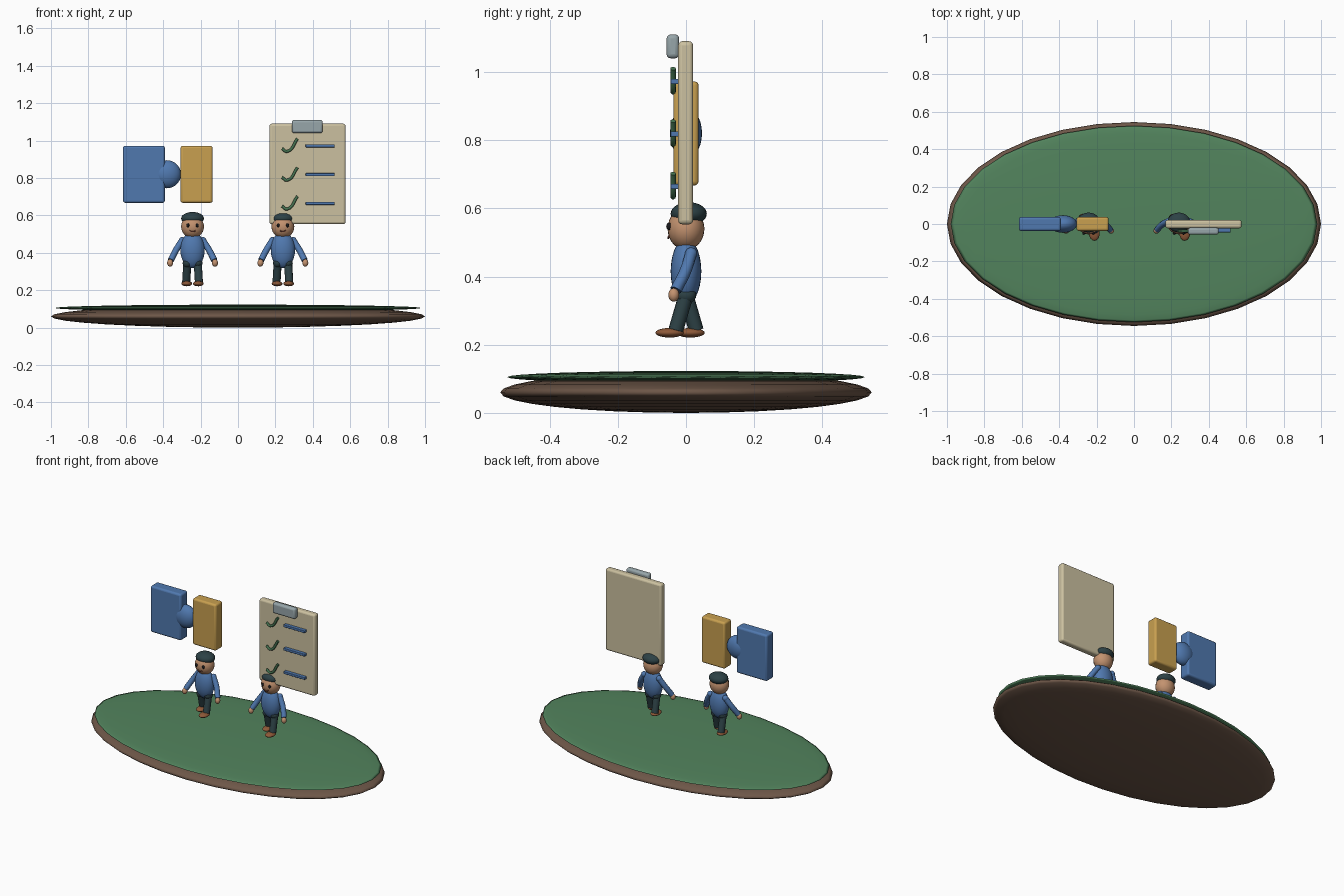
import bpy, math

if "Cube" in bpy.data.objects:
    bpy.data.objects.remove(bpy.data.objects["Cube"])


def mat(name, r, g, b):
    m = bpy.data.materials.new(name)
    m.diffuse_color = (r, g, b, 1)
    m.use_nodes = True
    m.node_tree.nodes["Principled BSDF"].inputs["Base Color"].default_value = m.diffuse_color
    return m


BLUE = mat("blue", .08, .19, .43)
GOLD = mat("gold", .58, .35, .08)
CREAM = mat("cream", .60, .53, .35)
GRASS = mat("grass", .085, .23, .11)
SOIL = mat("soil", .155, .095, .065)
SKIN = mat("skin", .55, .29, .16)
DARK = mat("dark", .026, .053, .06)
STEEL = mat("steel", .31, .38, .40)
TICK = mat("tick_green", .06, .17, .08)
SHOE = mat("shoe_brown", .27, .10, .04)
BLACK = mat("black", .01, .01, .012)
LIP = mat("lip", .2, .06, .04)


def finish(o, name, m):
    o.name = name
    o.data.materials.clear()
    o.data.materials.append(m)
    return o


def ball(name, loc, radii, m, seg=24, rings=14):
    bpy.ops.mesh.primitive_uv_sphere_add(segments=seg, ring_count=rings, radius=1, location=loc)
    o = bpy.context.object
    o.scale = radii
    bpy.ops.object.transform_apply(location=False, rotation=False, scale=True)
    bpy.ops.object.shade_smooth()
    return finish(o, name, m)


def box(name, lo, hi, m, bevel=.012):
    bpy.ops.mesh.primitive_cube_add(size=1, location=[(a + b) / 2 for a, b in zip(lo, hi)])
    o = bpy.context.object
    o.scale = [b - a for a, b in zip(lo, hi)]
    bpy.ops.object.transform_apply(location=False, rotation=False, scale=True)
    b = o.modifiers.new("bevel", 'BEVEL')
    b.width, b.segments = bevel, 3
    bpy.ops.object.shade_smooth_by_angle(angle=math.radians(35))
    return finish(o, name, m)


def tube(name, pts, radius, m, smooth=False):
    cu = bpy.data.curves.new(name, 'CURVE')
    cu.dimensions = '3D'
    cu.bevel_depth, cu.bevel_resolution = radius, 3
    cu.use_fill_caps = True
    if smooth:
        sp = cu.splines.new('BEZIER')
        sp.bezier_points.add(len(pts) - 1)
        for bp, p in zip(sp.bezier_points, pts):
            bp.co = p
            bp.handle_left_type = bp.handle_right_type = 'AUTO'
        sp.resolution_u = 6
    else:
        sp = cu.splines.new('POLY')
        sp.points.add(len(pts) - 1)
        for q, p in zip(sp.points, pts):
            q.co = (*p, 1)
    o = bpy.data.objects.new(name, cu)
    bpy.context.collection.objects.link(o)
    bpy.ops.object.select_all(action='DESELECT')
    o.select_set(True)
    bpy.context.view_layer.objects.active = o
    bpy.ops.object.convert(target='MESH')
    o = bpy.context.object
    bpy.ops.object.shade_smooth_by_angle(angle=math.radians(40))
    return finish(o, name, m)


# Oval ground: soil lens with a thin grass lens on top
ball("soil_base", (0, 0, .06), (1, .545, .06), SOIL, 32, 16)
ball("grass_top", (0, 0, .105), (.98, .525, .018), GRASS, 32, 16)


def person(tag, x):
    n = lambda part: f"{part}_{tag}"
    ball(n("torso"), (x, 0, .415), (.065, .045, .097), BLUE)
    ball(n("head"), (x, 0, .54), (.061, .054, .062), SKIN)
    ball(n("hair"), (x, .008, .584), (.061, .053, .034), DARK)
    tube(n("mouth"), [(x - .016, -.05, .519), (x, -.052, .513), (x + .016, -.05, .519)],
         .003, LIP, True)
    for s in (-1, 1):
        # Arm with rounded shoulder and hand
        sh, el, wr = (x + s * .055, .015, .467), (x + s * .088, -.002, .415), (x + s * .116, -.03, .36)
        tube(n("arm"), [sh, el, wr], .017, BLUE, True)
        ball(n("shoulder"), sh, (.018,) * 3, BLUE, 16, 10)
        ball(n("hand"), (x + s * .12, -.036, .346), (.016, .016, .02), SKIN, 16, 10)
        # Striding leg: +x leg forward
        ankle = -.03 if s > 0 else .03
        hip = (x + s * .028, 0, .345)
        tube(n("leg"), [hip, (x + s * .034, ankle, .242)], .022, DARK)
        ball(n("hip"), hip, (.025, .03, .025), DARK, 16, 10)
        ball(n("shoe"), (x + s * .031, -.048 if s > 0 else .013, .235), (.029, .042, .014), SHOE, 16, 10)
        ball(n("eye"), (x + s * .025, -.05, .547), (.008, .008, .011), BLACK, 12, 8)


person("left", -.243)
person("right", .24)

# Interlocking blocks
box("blue_block", (-.615, -.037, .667), (-.391, .037, .972), BLUE)
ball("block_knob", (-.38, 0, .82), (.075, .047, .075), BLUE)
box("gold_block", (-.307, -.037, .667), (-.136, .037, .972), GOLD)

# Checklist board
box("board", (.168, -.023, .553), (.575, .021, 1.09), CREAM)
box("board_clip", (.288, -.057, 1.04), (.453, -.02, 1.11), STEEL)
for z in (.972, .818, .664):
    tube("tick", [(.235, -.038, z - .014), (.262, -.038, z - .03), (.318, -.038, z + .038)], .008, TICK, True)
    box("list_line", (.362, -.045, z - .008), (.517, -.02, z + .008), BLUE, .003)
